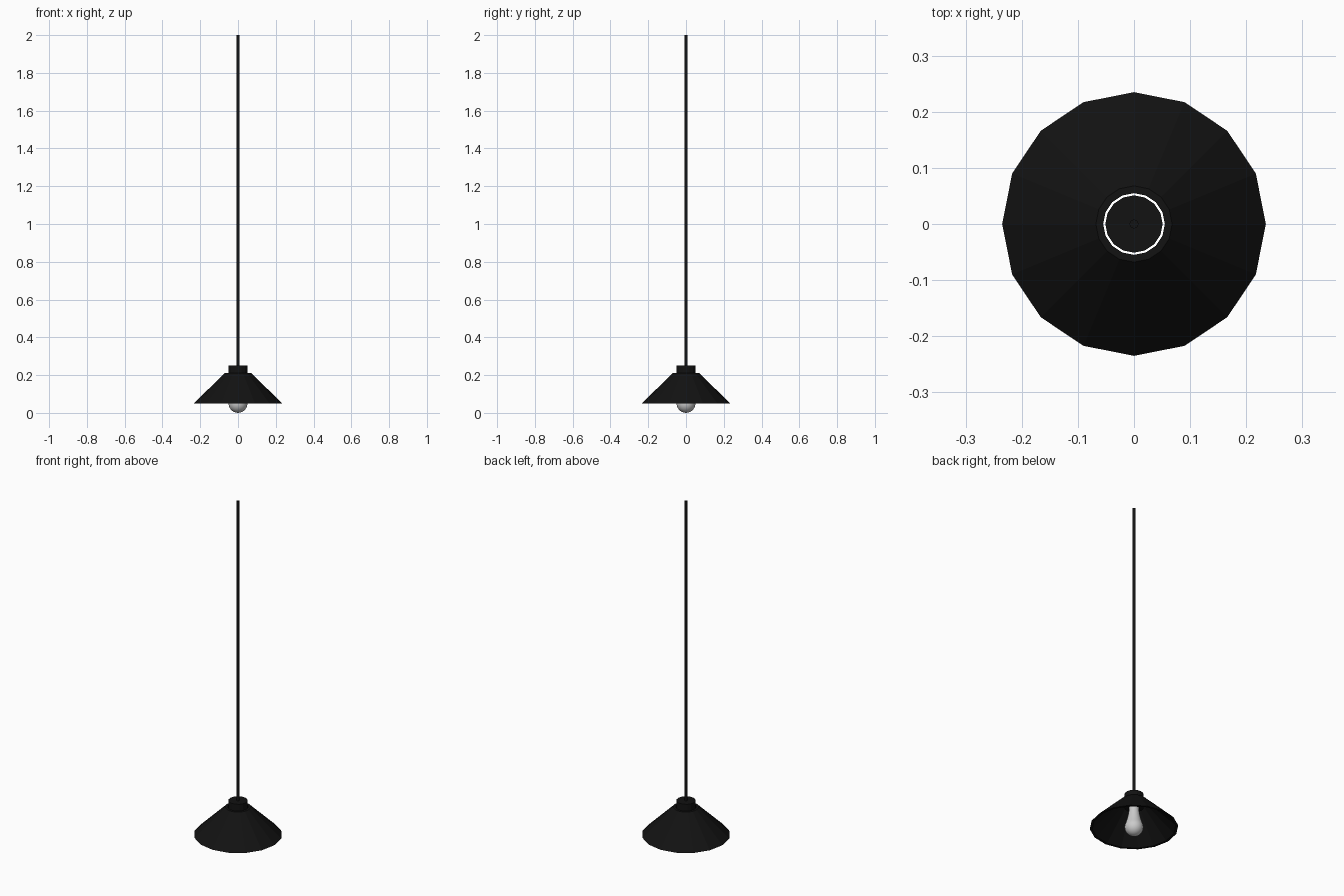
import bpy, bmesh, math

if "Cube" in bpy.data.objects:
    bpy.data.objects.remove(bpy.data.objects["Cube"])

black = bpy.data.materials.new("black_metal")
black.diffuse_color = (0.006, 0.006, 0.006, 1)
black.use_nodes = True
black.node_tree.nodes["Principled BSDF"].inputs["Base Color"].default_value = black.diffuse_color


def lathe(name, profile, sides, mat=None, closed=False, smooth=False):
    """Revolve (radius, z) points around the z axis."""
    bm = bmesh.new()
    rings = []
    for r, z in profile:
        if r == 0:
            rings.append([bm.verts.new((0, 0, z))] * sides)
        else:
            rings.append([bm.verts.new((r * math.cos(2 * math.pi * i / sides),
                                        r * math.sin(2 * math.pi * i / sides), z))
                          for i in range(sides)])
    pairs = list(zip(rings, rings[1:]))
    if closed:
        pairs.append((rings[-1], rings[0]))
    for a, b in pairs:
        for i in range(sides):
            j = (i + 1) % sides
            bm.faces.new(list(dict.fromkeys((a[i], a[j], b[j], b[i]))))
    bmesh.ops.recalc_face_normals(bm, faces=bm.faces)
    for f in bm.faces:
        f.smooth = smooth
    mesh = bpy.data.meshes.new(name)
    bm.to_mesh(mesh)
    bm.free()
    if mat:
        mesh.materials.append(mat)
    obj = bpy.data.objects.new(name, mesh)
    bpy.context.collection.objects.link(obj)
    return obj


# Conical shade: thin shell with an open top
lathe("shade", [(0.235, 0.05), (0.068, 0.212), (0.055, 0.212), (0.222, 0.05)],
      16, black, closed=True)

# Socket cap, with a narrow gap to the shade
lathe("socket_cap", [(0, 0.17), (0.051, 0.17), (0.051, 0.25), (0, 0.25)], 16, black)

# Hanging cord
lathe("cord", [(0, 0.24), (0.008, 0.24), (0.008, 2.0), (0, 2.0)], 12, black)

# Bulb: round globe blending into a tapered neck
globe = [(0.05 * math.sin(math.radians(a)), 0.05 - 0.05 * math.cos(math.radians(a)))
         for a in range(15, 121, 15)]
lathe("bulb", [(0, 0)] + globe + [(0.035, 0.105), (0.029, 0.135), (0.026, 0.16), (0.026, 0.18), (0, 0.18)],
      32, smooth=True)
